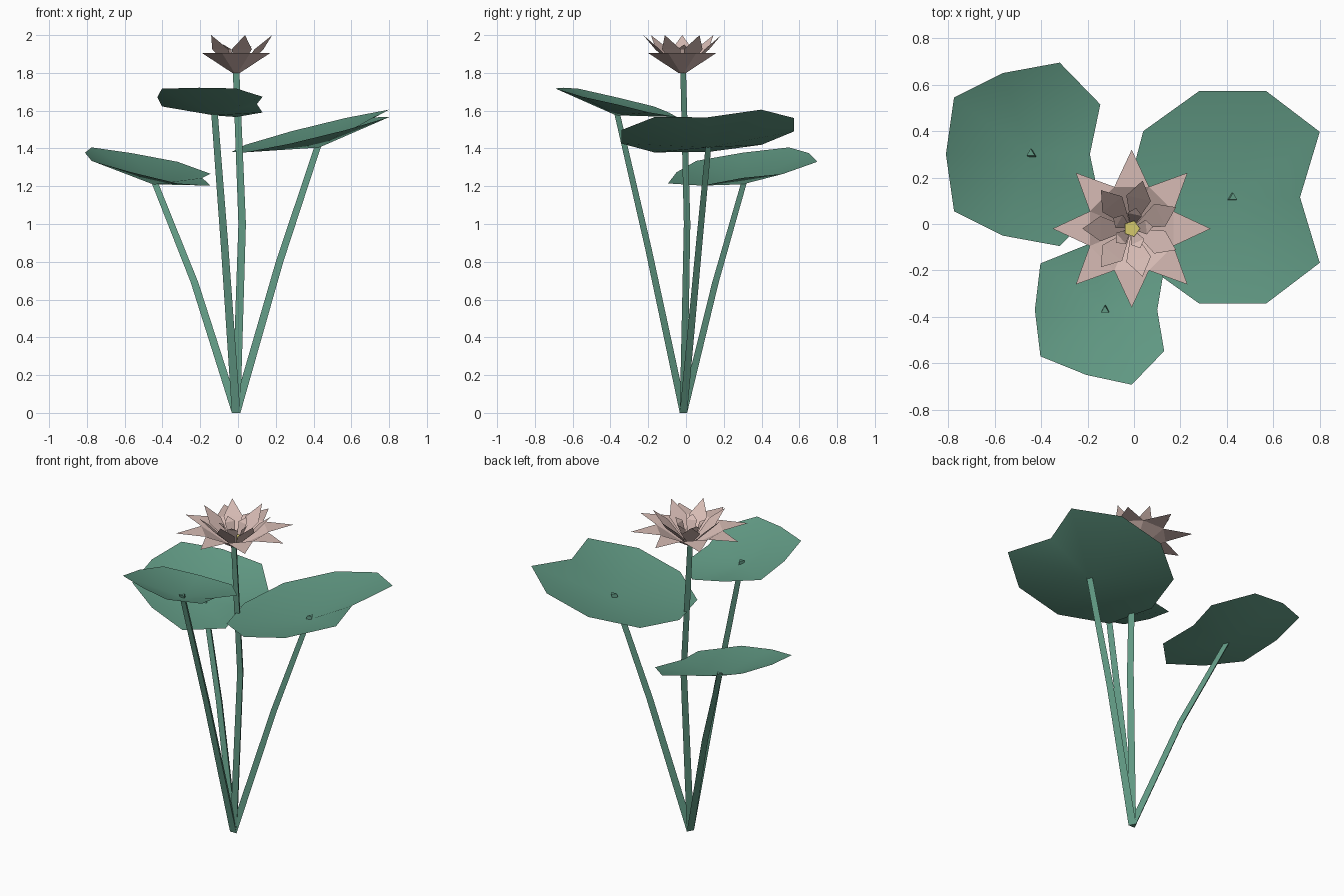
import bpy
from math import sin, cos, pi, radians
from mathutils import Vector

if "Cube" in bpy.data.objects:
    bpy.data.objects.remove(bpy.data.objects["Cube"])


def material(name, rgb):
    m = bpy.data.materials.new(name)
    m.diffuse_color = (*rgb, 1)
    m.use_nodes = True
    m.node_tree.nodes["Principled BSDF"].inputs["Base Color"].default_value = m.diffuse_color
    return m


GREEN = material("leaf green", (0.12, 0.32, 0.23))
PINK = material("petal pink", (0.68, 0.50, 0.46))
YELLOW = material("centre yellow", (0.66, 0.58, 0.15))
ROOT = Vector((-0.01, -0.02, 0))


def build(name, verts, faces, mat, smooth=False):
    me = bpy.data.meshes.new(name)
    me.from_pydata(verts, [], faces)
    me.materials.append(mat)
    for p in me.polygons:
        p.use_smooth = smooth
    ob = bpy.data.objects.new(name, me)
    bpy.context.collection.objects.link(ob)
    return ob


def leaf(name, hub, rim_z, slope, notch, half, tip):
    """Shallow notched cup: half outline mirrored in y, rim on a tilted plane."""
    outline = [(notch, 0)] + half + [(tip, 0)] + [(x, -y) for x, y in reversed(half)]
    verts = [hub]
    for x, y in outline:
        verts.append((hub[0] + x, hub[1] + y, rim_z + slope[0] * x + slope[1] * y))
    n = len(outline)
    build(name, verts, [(0, i + 1, (i + 1) % n + 1) for i in range(n)], GREEN, True)


def stem(name, mid, top):
    """Three-sided bent stalk, tapering upward."""
    verts, faces = [], []
    for c, r in ((ROOT, 0.026), (Vector(mid), 0.023), (Vector(top), 0.02)):
        for k in range(3):
            a = radians(90 + 120 * k)
            verts.append((c.x + r * cos(a), c.y + r * sin(a), c.z))
    for ring in (0, 3):
        for k in range(3):
            j = (k + 1) % 3
            faces.append((ring + k, ring + j, ring + 3 + j, ring + 3 + k))
    faces += [(2, 1, 0), (6, 7, 8)]
    build(name, verts, faces, GREEN)


def petal_ring(name, count, start, base, side, tip, spread):
    """Ring of folded petals; base, side and tip are (radius, height)."""
    verts, faces = [], []
    for k in range(count):
        a = radians(start) + 2 * pi * k / count
        n = len(verts)
        for (r, z), off in ((base, -spread), (base, spread), (side, spread),
                            (tip, 0), (side, -spread)):
            t = a + radians(off)
            verts.append((ROOT.x + r * cos(t), ROOT.y + r * sin(t), z))
        faces += [(n, n + 1, n + 2, n + 4), (n + 4, n + 2, n + 3)]
    build(name, verts, faces, PINK)


# Three floating leaves
leaf("left_leaf", (-0.45, 0.30, 1.21), 1.30, (-0.215, 0.145), 0.26,
     [(0.305, 0.215), (0.13, 0.395), (-0.115, 0.35), (-0.325, 0.245)], -0.36)
leaf("right_leaf", (0.43, 0.115, 1.405), 1.495, (0.245, 0.07), 0.285,
     [(0.37, 0.282), (0.14, 0.457), (-0.15, 0.457), (-0.39, 0.285)], -0.465)
leaf("front_leaf", (-0.125, -0.37, 1.575), 1.65, (-0.07, -0.235), 0.225,
     [(0.255, 0.177), (0.115, 0.322), (-0.08, 0.28), (-0.278, 0.20)], -0.302)

# Stalks
stem("left_stem", (-0.23, 0.15, 0.69), (-0.445, 0.305, 1.23))
stem("right_stem", (0.22, 0.055, 0.80), (0.427, 0.115, 1.425))
stem("front_stem", (-0.07, -0.205, 0.87), (-0.125, -0.372, 1.595))
stem("flower_stem", (0.022, 0.0, 1.0), (-0.01, -0.02, 1.81))

# Blossom: three petal rings around a small pentagonal bud
petal_ring("outer_petals", 8, 0, (0.022, 1.80), (0.195, 1.905), (0.34, 1.905), 22.5)
petal_ring("middle_petals", 7, 180, (0.022, 1.81), (0.145, 1.925), (0.212, 2.0), 22)
petal_ring("inner_petals", 5, 78, (0.03, 1.83), (0.07, 1.925), (0.092, 1.95), 27)

ring = [(ROOT.x + r * cos(2 * pi * k / 5), ROOT.y + r * sin(2 * pi * k / 5), z)
        for r, z in ((0.02, 1.81), (0.036, 1.86)) for k in range(5)]
build("flower_centre", ring,
      [(k, (k + 1) % 5, 5 + (k + 1) % 5, 5 + k) for k in range(5)] + [(5, 6, 7, 8, 9)],
      YELLOW)
